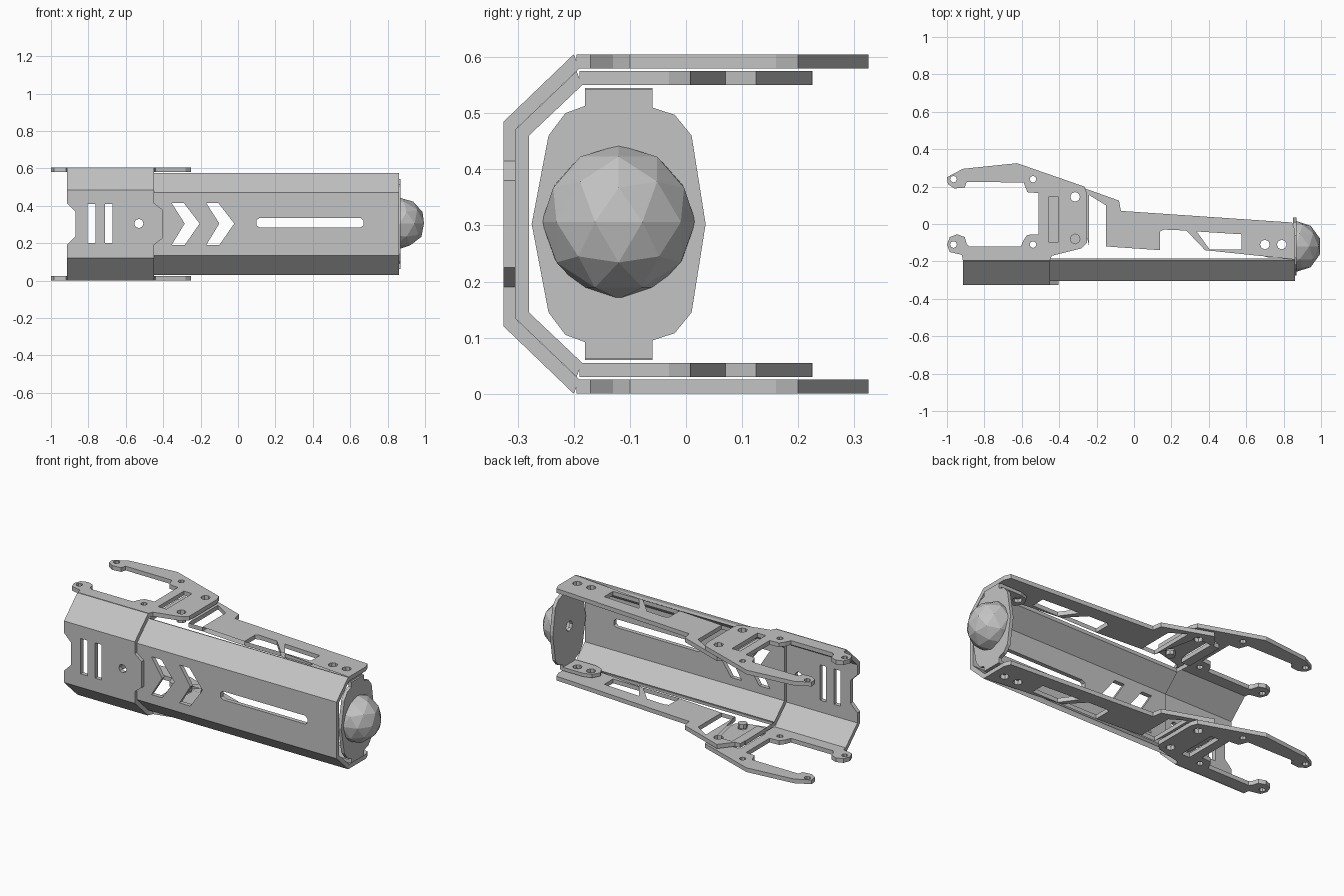
import bpy, bmesh
from math import cos, sin, pi

cube = bpy.data.objects.get("Cube")
if cube:
    bpy.data.objects.remove(cube, do_unlink=True)

HEIGHT = 0.605  # parts mirror about half of this height

grey = bpy.data.materials.new("plain grey")
grey.use_nodes = True
grey.diffuse_color = (0.55, 0.55, 0.55, 1)
grey.node_tree.nodes["Principled BSDF"].inputs["Base Color"].default_value = (0.55, 0.55, 0.55, 1)


def add(name, mesh):
    mesh.materials.clear()
    mesh.materials.append(grey)
    ob = bpy.data.objects.new(name, mesh)
    bpy.context.scene.collection.objects.link(ob)
    return ob


def plate(name, axis, lo, hi, outline, holes=()):
    """Flat outline with holes, given thickness from lo to hi along an axis."""
    curve = bpy.data.curves.new(name, "CURVE")
    curve.dimensions = "2D"
    curve.fill_mode = "BOTH"
    curve.extrude = (hi - lo) / 2
    for loop in [outline, *holes]:
        spline = curve.splines.new("POLY")
        spline.points.add(len(loop) - 1)
        for point, (a, b) in zip(spline.points, loop):
            point.co = (a, b, 0, 1)
        spline.use_cyclic_u = True
    helper = bpy.data.objects.new(name + " helper", curve)
    mesh = bpy.data.meshes.new_from_object(helper)
    bpy.data.objects.remove(helper)
    bpy.data.curves.remove(curve)
    middle = (lo + hi) / 2
    for v in mesh.vertices:
        a, b, c = v.co
        v.co = {"x": (middle + c, a, b), "y": (a, middle - c, b), "z": (a, b, middle + c)}[axis]
    bm = bmesh.new()
    bm.from_mesh(mesh)
    bmesh.ops.remove_doubles(bm, verts=bm.verts, dist=1e-5)
    bmesh.ops.recalc_face_normals(bm, faces=bm.faces)
    bm.to_mesh(mesh)
    bm.free()
    for poly in mesh.polygons:
        poly.use_smooth = False
    mesh.name = name
    return add(name, mesh)


def pair(name, lo, hi, outline, holes):
    """Matching upper and lower horizontal plates."""
    plate("upper_" + name, "z", HEIGHT - hi, HEIGHT - lo, outline, holes)
    plate("lower_" + name, "z", lo, hi, outline, holes)


def bend_pair(name, x0, x1, profile):
    """Sloping panels joining the front wall to the side plates."""
    plate("upper_" + name, "x", x0, x1, profile)
    plate("lower_" + name, "x", x0, x1, [(y, HEIGHT - z) for y, z in profile])


def ring(x, y, r, n=8):
    return [(x + r * cos(2 * pi * i / n), y + r * sin(2 * pi * i / n)) for i in range(n)]


def box(x0, x1, y0, y1):
    return [(x0, y0), (x1, y0), (x1, y1), (x0, y1)]


# Outer bracket: forked arms
arm = [(-.915, -.195), (-.92, -.165), (-.985, -.15), (-1, -.11), (-.985, -.07), (-.945, -.055),
       (-.905, -.07), (-.895, -.105), (-.88, -.12), (-.605, -.12), (-.59, -.085), (-.57, -.058),
       (-.51, -.055), (-.51, .165), (-.57, .17), (-.59, .222), (-.895, .225), (-.905, .195),
       (-.96, .19), (-.995, .213), (-1, .25), (-.915, .295), (-.625, .325), (-.265, .2),
       (-.25, .16), (-.25, -.1), (-.28, -.13), (-.44, -.17), (-.45, -.195)]
slot = box(-.457, -.403, -.095, .145)
joint_bolts = [ring(-.315, .145, .026), ring(-.315, -.08, .026)]
arm_bolts = [ring(x, y, .018) for x in (-.965, -.54) for y in (.24, -.11)]
pair("forked_arm", 0, .025, arm, [slot, *joint_bolts, *arm_bolts])
bend_pair("outer_bend", -.915, -.45, [(-.2, .605), (-.325, .485), (-.3, .475), (-.19, .58)])

# Outer bracket: front wall, notched on one end and tabbed on the other
wall = [(-.915, .12), (-.45, .12), (-.45, .19), (-.405, .225), (-.405, .38), (-.45, .415),
        (-.45, .485), (-.915, .485), (-.915, .415), (-.87, .37), (-.87, .235), (-.915, .19)]
plate("outer_front_wall", "y", -.325, -.3, wall,
      [box(-.805, -.762, .2, .41), box(-.71, -.67, .2, .41), ring(-.53, .305, .025)])

# Inner bracket: long side plates with windows
side = [(-.45, -.19), (-.46, .1), (-.36, .225), (-.08, .125), (-.07, .07), (.845, .008),
        (.86, -.03), (.86, -.19)]
windows = [[(.14, -.04), (.16, -.03), (.28, -.035), (.38, -.14), (.14, -.14)],
           [(.335, -.04), (.575, -.055), (.575, -.137), (.405, -.137)],
           [(-.24, -.12), (-.15, -.12), (-.15, .1), (-.24, .155)]]
end_bolts = [ring(.7, -.11, .026), ring(.79, -.11, .026)]
pair("side_plate", .03, .055, side, [*windows, slot, *joint_bolts, *end_bolts])
bend_pair("inner_bend", -.45, .86, [(-.195, .575), (-.305, .47), (-.28, .46), (-.185, .55)])

# Inner bracket: front wall with chevrons and a long slot
chevrons = [[(x, .415), (x + .065, .415), (x + .15, .305), (x + .07, .19), (x, .19), (x + .07, .305)]
            for x in (-.355, -.17)]
long_slot = [(.1, .295), (.115, .285), (.655, .285), (.67, .295), (.67, .32), (.655, .335),
             (.115, .335), (.1, .325)]
plate("inner_front_wall", "y", -.305, -.28, box(-.45, .86, .135, .47), [*chevrons, long_slot])

# End plate with folded, bolted tabs
half = [(-.275, HEIGHT / 2), (-.245, .46), (-.215, .5), (-.18, .513), (-.18, .542),
        (-.06, .542), (-.06, .51), (-.02, .497), (.01, .46), (.035, HEIGHT / 2)]
lower_half = [(y, HEIGHT - z) for y, z in reversed(half[1:-1])]
plate("end_plate", "x", .85, .87, half + lower_half, [ring(-.12, HEIGHT / 2, .03)])
tab = [(.86, -.18), (.72, -.18), (.67, -.165), (.645, -.12), (.67, -.075), (.72, -.06), (.86, -.06)]
pair("folded_tab", .06, .08, tab, end_bolts)

# Faceted dome on the end plate
bm = bmesh.new()
bmesh.ops.create_icosphere(bm, subdivisions=2, radius=.137)
bmesh.ops.bisect_plane(bm, geom=bm.verts[:] + bm.edges[:] + bm.faces[:], plane_co=(0, 0, 0),
                       plane_no=(1, 0, 0), clear_inner=True)
bmesh.ops.translate(bm, verts=bm.verts, vec=(.864, -.12, .306))
dome_mesh = bpy.data.meshes.new("end_dome")
bm.to_mesh(dome_mesh)
bm.free()
add("end_dome", dome_mesh)
